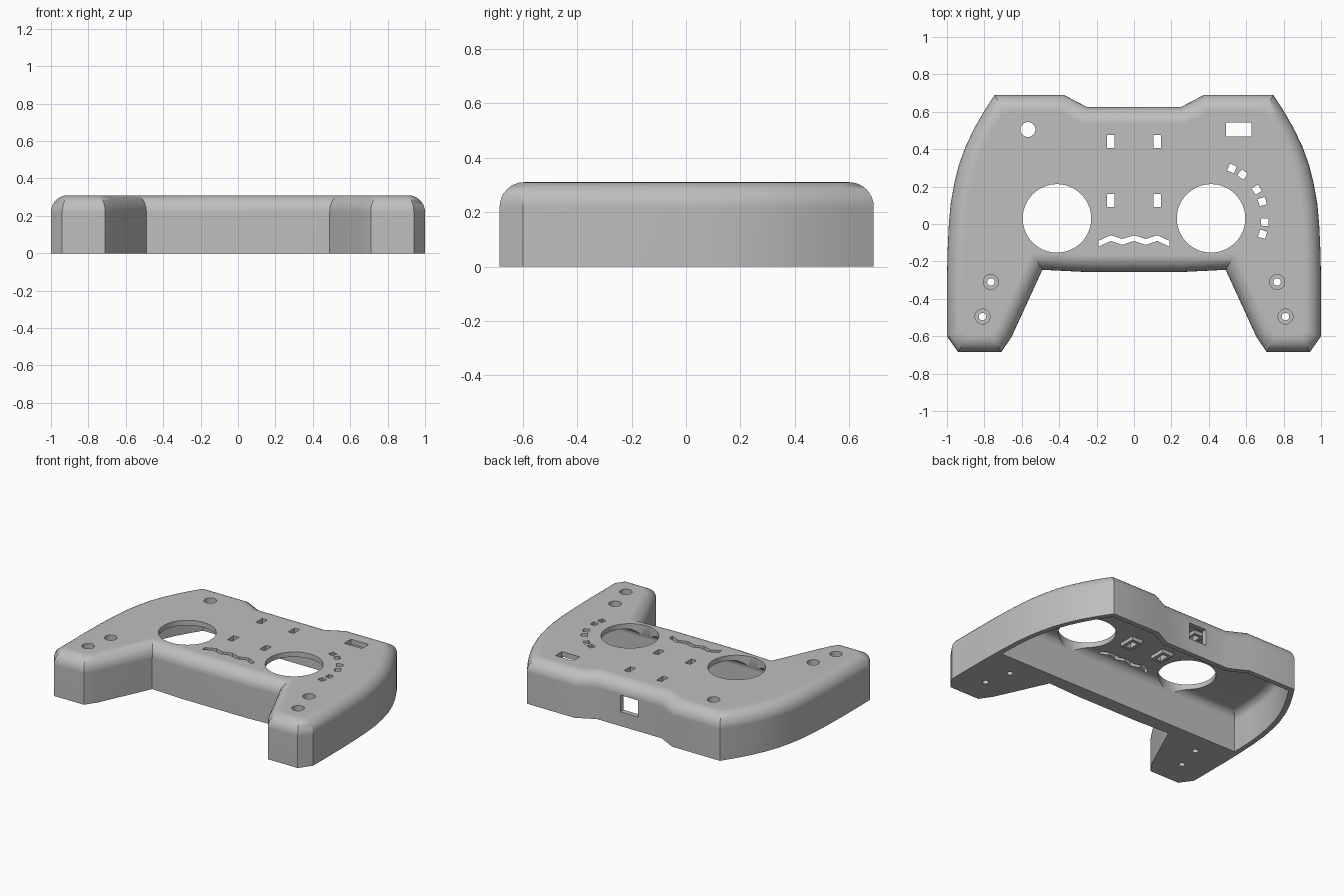
import bpy, bmesh, math
from mathutils import Vector

cube = bpy.data.objects.get("Cube")
if cube:
    bpy.data.objects.remove(cube, do_unlink=True)

H, FILLET, WALL = 0.31, 0.09, 0.035

grey = bpy.data.materials.new("light grey plastic")
grey.use_nodes = True
colour = (0.52, 0.52, 0.52, 1)
grey.diffuse_color = colour
grey.node_tree.nodes["Principled BSDF"].inputs["Base Color"].default_value = colour


def mirrored(half):
    """Close a half outline (x > 0, listed back to front) across x = 0."""
    return half + [(-x, y) for x, y in reversed(half)]


def inset(pts, d):
    """Mitred inward offset of a clockwise outline."""
    out, n = [], len(pts)
    for i in range(n):
        p = Vector(pts[i])
        a = (p - Vector(pts[i - 1])).normalized()
        b = (Vector(pts[(i + 1) % n]) - p).normalized()
        na, nb = Vector((a.y, -a.x)), Vector((b.y, -b.x))
        out.append(p + (na + nb) * (d / (1 + na.dot(nb))))
    return out


def loft(name, layers):
    """Solid through stacked (outline, z) layers."""
    bm = bmesh.new()
    rings = [[bm.verts.new((p[0], p[1], z)) for p in pts] for pts, z in layers]
    for lo, hi in zip(rings, rings[1:]):
        for i in range(len(lo)):
            j = (i + 1) % len(lo)
            bm.faces.new((lo[i], lo[j], hi[j], hi[i]))
    bm.faces.new(rings[0])
    bm.faces.new(rings[-1])
    bmesh.ops.recalc_face_normals(bm, faces=bm.faces)
    me = bpy.data.meshes.new(name)
    bm.to_mesh(me)
    bm.free()
    me.materials.append(grey)
    ob = bpy.data.objects.new(name, me)
    bpy.context.collection.objects.link(ob)
    return ob


def rounded(name, pts, z0, top, r, steps=8):
    """Upright solid with a rounded top edge."""
    layers = [(pts, z0)]
    for k in range(steps + 1):
        t = math.pi / 2 * k / steps
        layers.append((inset(pts, r * (1 - math.cos(t))), top - r + r * math.sin(t)))
    return loft(name, layers)


def rect(cx, cy, w, h, turn=0.0):
    c, s = math.cos(turn), math.sin(turn)
    corners = [(-w / 2, -h / 2), (-w / 2, h / 2), (w / 2, h / 2), (w / 2, -h / 2)]
    return [(cx + c * x - s * y, cy + s * x + c * y) for x, y in corners]


def circle(cx, cy, r, n=32):
    return [(cx + r * math.cos(math.tau * i / n), cy + r * math.sin(math.tau * i / n))
            for i in range(n)]


def prism(pts, z0=0.2, z1=0.4):
    return loft("cutter", [(pts, z0), (pts, z1)])


def combine(tool, operation="DIFFERENCE"):
    mod = shell.modifiers.new("cut", "BOOLEAN")
    mod.operation, mod.solver, mod.object = operation, "EXACT", tool
    tool.hide_render = True
    bpy.context.view_layer.objects.active = shell
    bpy.ops.object.modifier_apply(modifier=mod.name)
    bpy.data.objects.remove(tool, do_unlink=True)


# Outer shell with two grips
back = [(0.25, 0.625), (0.375, 0.69), (0.745, 0.69), (0.80, 0.605), (0.855, 0.51),
        (0.90, 0.415), (0.935, 0.32), (0.96, 0.22), (0.98, 0.11), (0.99, 0.0)]
grip = [(0.997, -0.15), (1.0, -0.3), (1.0, -0.6), (0.94, -0.685), (0.71, -0.685),
        (0.655, -0.605), (0.49, -0.245), (0.25, -0.257)]
shell = rounded("controller_shell", mirrored(back + grip), 0, H, FILLET)

# Hollow underside between the grips
cavity = inset(mirrored(back + [(0.997, -0.19)]), WALL)
combine(rounded("cavity", cavity, -0.1, H - WALL, FILLET - WALL))

# Button guides hanging from the ceiling, with their slots
buttons = [(sx * 0.125, y) for sx in (-1, 1) for y in (0.125, 0.44)]
for x, y in buttons:
    combine(prism(rect(x, y, 0.085, 0.115), 0.25, 0.29), "UNION")
for x, y in buttons:
    combine(prism(rect(x, y, 0.04, 0.07)))

# Stick openings and countersunk screw holes on both sides
for s in (-1, 1):
    combine(prism(circle(s * 0.412, 0.03, 0.183, 64)))
    for x, y in ((0.765, -0.31), (0.81, -0.495)):
        combine(prism(circle(s * x, y, 0.04), 0.15))
        combine(prism(circle(s * x, y, 0.02, 24), -0.1))

# Round button hole and display window
combine(prism(circle(-0.567, 0.505, 0.04)))
combine(prism(rect(0.56, 0.505, 0.137, 0.073)))

# Arc of small light windows
for deg in (67, 54, 32, 18, -4, -17):
    a = math.radians(deg)
    combine(prism(rect(0.41 + 0.29 * math.cos(a), 0.03 + 0.29 * math.sin(a),
                       0.04, 0.04, a)))

# Zigzag slot
wave = [(-0.19, -0.09), (-0.125, -0.06), (-0.063, -0.08), (0, -0.06),
        (0.063, -0.08), (0.125, -0.06), (0.19, -0.09)]
combine(prism(wave + [(x, y - 0.031) for x, y in reversed(wave)]))

# Cable port in the back wall
combine(prism(rect(0, 0.64, 0.137, 0.2), 0.1, 0.215))

# Smooth the rounded edges, keep the corners crisp
bpy.ops.object.select_all(action="DESELECT")
shell.select_set(True)
bpy.context.view_layer.objects.active = shell
bpy.ops.object.shade_smooth_by_angle(angle=math.radians(28))
normals = shell.modifiers.new("even_normals", "WEIGHTED_NORMAL")
normals.keep_sharp = True
